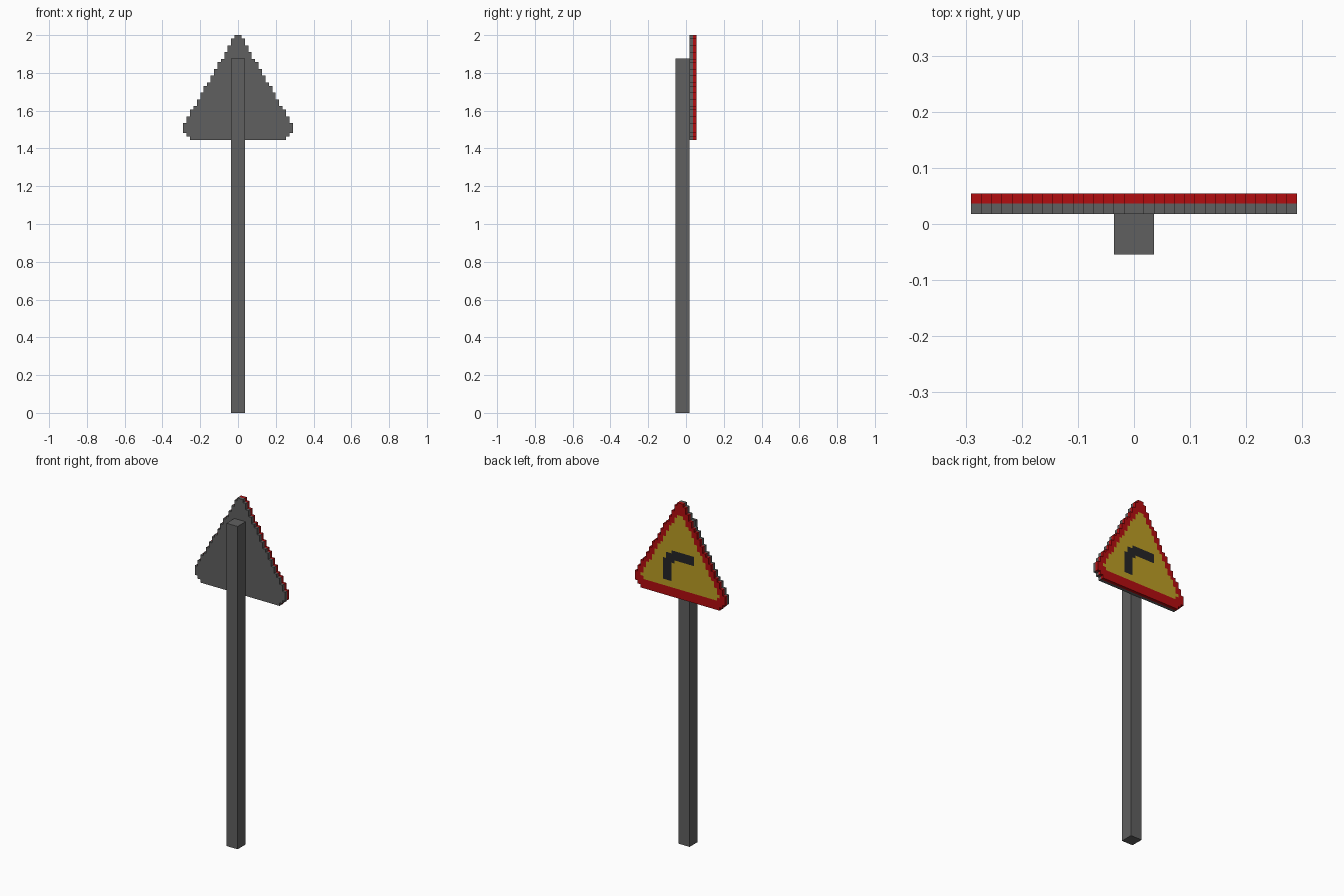
import bpy, bmesh, math

if "Cube" in bpy.data.objects:
    bpy.data.objects.remove(bpy.data.objects["Cube"])

P = 0.01815                      # one step of the stepped outline
ROWS, RH = 31, 0.555 / 31        # rows in the plate and their height
Z0 = 1.445                       # bottom of the plate
Y_BACK, Y_MID, Y_FRONT = 0.0182, 0.0364, 0.0545


def material(name, r, g, b):
    m = bpy.data.materials.new(name)
    m.diffuse_color = (r, g, b, 1)
    m.use_nodes = True
    m.node_tree.nodes["Principled BSDF"].inputs["Base Color"].default_value = m.diffuse_color
    return m


GREY = material("grey metal", 0.117, 0.117, 0.117)
RED = material("red border", 0.45, 0.004, 0.005)
YELLOW = material("yellow field", 0.5, 0.34, 0.018)
BLACK = material("black arrow", 0.018, 0.018, 0.02)


def finish(bm, name, mats):
    bmesh.ops.recalc_face_normals(bm, faces=bm.faces)
    me = bpy.data.meshes.new(name)
    bm.to_mesh(me)
    bm.free()
    for m in mats:
        me.materials.append(m)
    ob = bpy.data.objects.new(name, me)
    bpy.context.collection.objects.link(ob)
    return ob


def half_width(r):
    """Half width in steps of the rounded triangle at row r from the bottom."""
    if r < 2:
        return 14 + r
    return min(16, 1 + math.floor(0.5 + 0.57 * (ROWS - 1 - r)))


def in_arrow(u, r):
    """Bent arrow: stem, quarter ring, arm (u to the right seen from the face)."""
    if u < -1 and r > 10:
        return 1.9 < math.hypot(u + 1, r - 10) < 5
    return (-6 < u < -3 and 5 < r <= 10) or (-1 <= u < 5 and 12 < r < 15)


def face_colour(u, r):
    if in_arrow(u, r):
        return 3
    row = int(r)
    if 3 <= row <= 26 and abs(u) < min(half_width(row) - 2.4, 14 if row > 3 else 13):
        return 2
    return 1


# Sign plate: stepped triangle of cells, extruded in a grey and a red layer
bm = bmesh.new()
for r in range(ROWS):
    for c in range(-half_width(r), half_width(r)):
        bm.faces.new([bm.verts.new(((c + i) * P, Y_BACK, Z0 + (r + j) * RH))
                      for i, j in ((0, 0), (1, 0), (1, 1), (0, 1))])
bmesh.ops.remove_doubles(bm, verts=bm.verts, dist=0.0005)
layer = bm.faces[:]
for depth in (Y_MID - Y_BACK, Y_FRONT - Y_MID):
    new = bmesh.ops.extrude_face_region(bm, geom=layer)["geom"]
    bmesh.ops.translate(bm, vec=(0, depth, 0),
                        verts=[v for v in new if isinstance(v, bmesh.types.BMVert)])
    layer = [f for f in new if isinstance(f, bmesh.types.BMFace)]
for f in bm.faces:
    m = f.calc_center_median()
    if m.y > Y_FRONT - 0.001:
        f.material_index = face_colour(-m.x / P, (m.z - Z0) / RH)
    else:
        f.material_index = 1 if m.y > Y_MID else 0
finish(bm, "sign_plate", [GREY, RED, YELLOW, BLACK])

# Square post behind the plate
bm = bmesh.new()
bmesh.ops.create_cube(bm, size=1)
W, D, H = 0.0715, Y_BACK + 0.0545, 1.876
for v in bm.verts:
    v.co = (v.co.x * W, v.co.y * D + Y_BACK - D / 2, (v.co.z + 0.5) * H)
finish(bm, "post", [GREY])
